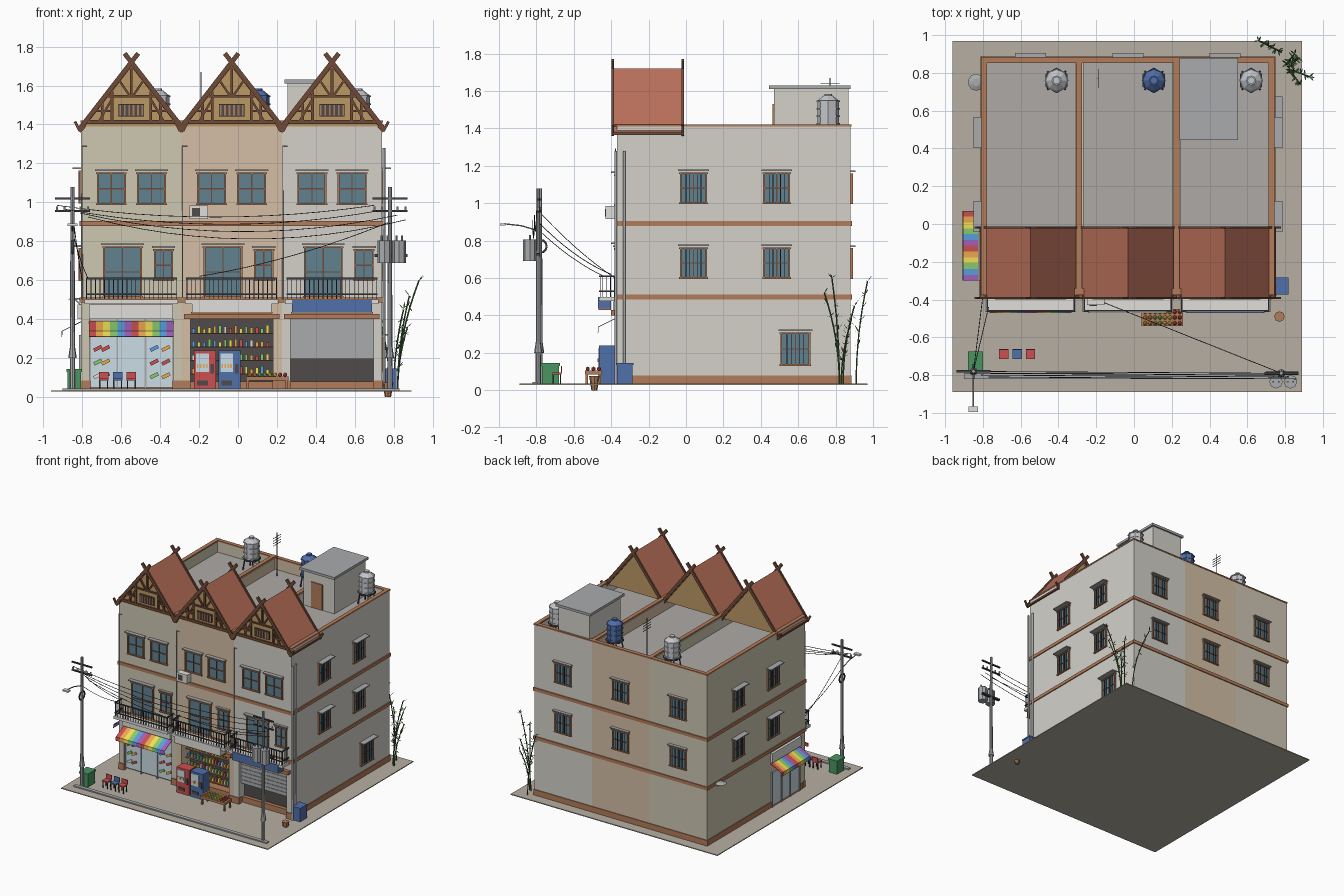
import bpy, bmesh, math, random
from mathutils import Vector, Matrix

if "Cube" in bpy.data.objects:
    bpy.data.objects.remove(bpy.data.objects["Cube"])
random.seed(4)

COL = dict(tan=(.62, .57, .45), orange=(.66, .52, .38), pale=(.66, .64, .59), brown=(.45, .2, .1), wood=(.5, .32, .13),
           timber=(.16, .07, .04), roof=(.48, .16, .1), slab=(.42, .4, .39), ground=(.47, .43, .36), glass=(.12, .22, .28),
           shopglass=(.6, .72, .78), dark=(.08, .07, .07), metal=(.4, .41, .42), iron=(.05, .05, .06), white=(.75, .74, .7),
           blue=(.08, .16, .4), red=(.6, .08, .08), green=(.07, .3, .12), leaf=(.07, .18, .05), tank=(.55, .57, .6),
           yellow=(.9, .75, .1), amber=(.85, .4, .08), purple=(.35, .12, .5), lime=(.25, .6, .15), sky=(.1, .35, .75))
MATS = {}
def mat(c):
    if c not in MATS:
        MATS[c] = bpy.data.materials.new(c)
        MATS[c].diffuse_color = (*COL[c], 1)
    return MATS[c]

def link(name, data, c):
    ob = bpy.data.objects.new(name, data)
    data.materials.append(mat(c))
    bpy.context.collection.objects.link(ob)
    return ob

def mesh(name, c, verts, faces):
    me = bpy.data.meshes.new(name)
    me.from_pydata(verts, [], faces)
    return link(name, me, c)

# Pieces gathered by part name, so that each part becomes one object
parts = {}
def bm_of(name, c):
    return parts.setdefault(name, (c, bmesh.new()))[1]
def box(name, c, x0, x1, y0, y1, z0, z1):
    m = Matrix.Translation(((x0+x1)/2, (y0+y1)/2, (z0+z1)/2)) @ Matrix.Diagonal((abs(x1-x0), abs(y1-y0), abs(z1-z0), 1))
    bmesh.ops.create_cube(bm_of(name, c), size=1, matrix=m)
def bar(name, c, a, b, w, d=None):
    a, b = Vector(a), Vector(b)
    v = b - a
    m = Matrix.Translation((a+b)/2) @ v.to_track_quat('Z', 'Y').to_matrix().to_4x4() @ Matrix.Diagonal((w, d or w, v.length, 1))
    bmesh.ops.create_cube(bm_of(name, c), size=1, matrix=m)
def cyl(name, c, x, y, z0, z1, r0, r1=None, n=8):
    bmesh.ops.create_cone(bm_of(name, c), cap_ends=True, segments=n, radius1=r0, radius2=r0 if r1 is None else r1,
                          depth=z1-z0, matrix=Matrix.Translation((x, y, (z0+z1)/2)))
def ball(name, c, x, y, z, r):
    bmesh.ops.create_icosphere(bm_of(name, c), subdivisions=1, radius=r, matrix=Matrix.Translation((x, y, z)))
def prism(name, c, prof, y0, y1):
    n = len(prof)
    v = [(x, y, z) for y in (y0, y1) for x, z in prof]
    mesh(name, c, v, [list(range(n)), list(range(2*n-1, n-1, -1))] + [[i, i+n, (i+1) % n+n, (i+1) % n] for i in range(n)])
def tubes(name, c, paths, r):
    cu = bpy.data.curves.new(name, 'CURVE')
    cu.dimensions, cu.bevel_depth, cu.bevel_resolution, cu.use_fill_caps = '3D', r, 1, True
    for p in paths:
        s = cu.splines.new('POLY')
        s.points.add(len(p)-1)
        for pt, q in zip(s.points, p):
            pt.co = (*q, 1)
    link(name, cu, c)
def sag(a, b, drop, n=12):
    a, b = Vector(a), Vector(b)
    return [a.lerp(b, i/n) - Vector((0, 0, drop*4*(i/n)*(1-i/n))) for i in range(n+1)]

XL, XR, YF, YB, G = -.805, .74, -.37, .88, .035
C = [-.5475, -.0325, .4825]
W = .2575
WALL = ['tan', 'orange', 'pale']
# Box placed on a facade: u along the wall, d outward
def fbox(name, c, f, u0, u1, d0, d1, z0, z1):
    if f == 'front': box(name, c, u0, u1, YF-d0, YF-d1, z0, z1)
    elif f == 'back': box(name, c, u0, u1, YB+d0, YB+d1, z0, z1)
    elif f == 'left': box(name, c, XL-d0, XL-d1, u0, u1, z0, z1)
    else: box(name, c, XR+d0, XR+d1, u0, u1, z0, z1)
def window(f, u, w, z0, z1, grille=False, hood=.045):
    h, t = w/2, .009
    fbox('window_glass', 'glass', f, u-h, u+h, -.004, .003, z0, z1)
    for a in (-h, h): fbox('window_frames', 'brown', f, u+a-t/2, u+a+t/2, 0, .012, z0, z1)
    for z in (z0, z1): fbox('window_frames', 'brown', f, u-h-t, u+h+t, 0, .014, z-t/2, z+t/2)
    fbox('window_mullions', 'timber', f, u-.003, u+.003, 0, .008, z0, z1)
    fbox('window_mullions', 'timber', f, u-h, u+h, 0, .008, z0+(z1-z0)*.5-.003, z0+(z1-z0)*.5+.003)
    if grille:
        for k in (-.3, -.15, .15, .3): fbox('window_grilles', 'iron', f, u+k*w-.002, u+k*w+.002, .01, .014, z0, z1)
    if hood: fbox('window_hoods', 'metal', f, u-h-.015, u+h+.015, 0, hood, z1+.012, z1+.02)

# Ground and curb
box('ground_slab', 'ground', -.96, .89, -.89, .97, .028, G)
box('curb', 'metal', -.9, .83, -.82, -.79, G, .044)

# Three joined house bodies with recessed shop fronts and parapets
for i, c in enumerate(C):
    a, b, n = c-W, c+W, f'house_{i+1}_walls'
    box(n, WALL[i], a, b, YF, YB, .425, 1.31)
    box(n, WALL[i], a, b, -.25, YB, G, .425)
    for u in (a, b-.045): box(n, WALL[i], u, u+.045, YF, -.25, G, .425)
    for u in (a, b-.022): box(n, WALL[i], u, u+.022, YF, YB, 1.31, 1.41)
    box(n, WALL[i], a, b, YF, YF+.022, 1.31, 1.41)
    box(n, WALL[i], a, b, YB-.022, YB, 1.31, 1.41)
    box('roof_decks', 'slab', a+.02, b-.02, YF+.02, YB-.02, 1.31, 1.322)
    for u in (a, b-.045): box('column_bases', 'brown', u-.002, u+.047, YF-.006, YF+.03, G, .085)
for x in (XL+.012, C[0]+W, C[1]+W, XR-.012):
    box('parapet_caps', 'brown', x-.016, x+.016, YF-.005, YB+.005, 1.41, 1.421)
for y in (YB-.012, YF+.012): box('parapet_caps', 'brown', XL-.004, XR+.004, y-.016, y+.016, 1.41, 1.42)

# Belt bands and plinth
for z in (.487, .88):
    box('belt_bands', 'brown', XL-.008, XR+.008, YF-.008, YB+.008, z-.002, z+.024)
box('plinth', 'brown', XL-.006, XR+.006, -.33, YB+.006, G, .08)

# Windows and doors
for i, c in enumerate(C):
    for s in (-1, 1): window('front', c+s*.103, .14, .99, 1.15, hood=.03)
    window('front', c-.045, .19, .515, .77, hood=.03)
    window('front', c+.165, .09, .6, .755, hood=.02)
    for z in (.6, 1.0): window('back', c, .135, z, z+.155, True, .025)
for f in ('left', 'right'):
    for u in (.04, .485):
        for z in (.6, 1.0): window(f, u, .135, z, z+.16, True)
window('right', .585, .15, .135, .305, True)

# Gable roofs with timber framing and crossed finials
for i, c in enumerate(C):
    prism(f'gable_{i+1}', 'wood', [(c-.25, 1.39), (c+.25, 1.39), (c, 1.70)], -.375, -.035)
    prism(f'gable_roof_{i+1}', 'roof', [(c-.268, 1.375), (c, 1.72), (c+.268, 1.375), (c+.25, 1.375), (c, 1.695), (c-.25, 1.375)], -.39, -.02)
    for y in (-.392, -.018):
        for s in (-1, 1):
            bar('bargeboards', 'timber', (c+s*.265, y, 1.378), (c-s*.035, y, 1.765), .012, .024)
            bar('bargeboards', 'timber', (c+s*.24, y, 1.395), (c+s*.268, y, 1.365), .012, .02)
            bar('bargeboards', 'timber', (c+s*.265, y, 1.367), (c+s*.29, y, 1.415), .012, .014)
    def T(x0, z0, x1, z1, w=.011): bar('gable_timbers', 'timber', (c+x0, -.38, z0), (c+x1, -.38, z1), .014, w)
    T(-.24, 1.412, .24, 1.412, .02); T(-.12, 1.545, .12, 1.545); T(0, 1.545, 0, 1.7)
    for s in (-1, 1):
        T(s*.1, 1.41, s*.1, 1.57); T(s*.1, 1.47, s*.18, 1.47); T(s*.17, 1.41, s*.1, 1.53)
        T(s*.01, 1.55, s*.065, 1.63); T(s*.15, 1.41, s*.15, 1.51)
        box('eave_beams', 'timber', c+s*.262-.008, c+s*.262+.008, -.39, -.02, 1.365, 1.38)
    box('gable_vents', 'dark', c-.065, c+.065, -.386, -.374, 1.44, 1.505)
    for k in range(6): box('vent_slats', 'brown', c-.062+k*.023, c-.053+k*.023, -.39, -.38, 1.445, 1.5)

# Balconies
for c in C:
    a, b, d = c-.23, c+.23, .095
    fbox('balcony_slabs', 'white', 'front', a-.01, b+.01, 0, d, .478, .5)
    for z in (.525, .605):
        fbox('balcony_rails', 'iron', 'front', a, b, d-.01, d-.003, z, z+.008)
        for u in (a, b): fbox('balcony_rails', 'iron', 'front', u-.004, u+.004, 0, d, z, z+.008)
    for k in range(21):
        u = a+k*.023
        fbox('balcony_rails', 'iron', 'front', u-.0018, u+.0018, d-.008, d-.004, .5, .61)
    for k in range(4):
        for u in (a, b): fbox('balcony_rails', 'iron', 'front', u-.002, u+.002, .01+k*.022, .014+k*.022, .5, .61)

# Shop fronts, signs and roller shutter
box('shop_window', 'shopglass', -.76, -.335, -.352, -.345, .05, .4)
for u in (-.76, -.62, -.475, -.335): box('shop_window_frames', 'metal', u-.004, u+.004, -.358, -.342, G, .4)
fbox('side_shop_window', 'shopglass', 'left', -.29, .06, 0, .006, .05, .31)
for u in (-.29, -.17, -.06, .06): fbox('shop_window_frames', 'metal', 'left', u-.004, u+.004, 0, .012, G, .32)
box('shop_2_interior', 'dark', -.245, .18, -.262, -.248, G, .425)
for z in (.12, .19, .26, .33): box('shop_2_shelves', 'brown', -.245, .18, -.32, -.26, z-.005, z)
box('shop_3_interior', 'dark', .27, .695, -.3, -.25, G, .425)
for k in range(14): box('roller_shutter', 'metal', .27, .695, -.345-.004*(k % 2), -.335, .195+k*.0155, .2105+k*.0155)
for c in C[1:]: fbox('shop_lintels', 'brown', 'front', c-.245, c+.245, 0, .03, .4, .428)
for f, u0, u1 in (('front', -.765, -.335), ('left', -.3, .07)): fbox('shop_1_signs', 'white', f, u0, u1, 0, .02, .4, .475)
for c, n, k in ((C[1], 'shop_2_sign', 'white'), (C[2], 'shop_3_sign', 'blue')):
    fbox(n, k, 'front', c-.205, c+.205, .03, .1, .436, .498)
    fbox('sign_trims', 'brown', 'front', c-.21, c+.21, .03, .098, .43, .437)

# Striped awnings on the front and left wall
RAIN = ['red', 'amber', 'yellow', 'lime', 'sky', 'purple']
for f, u0, u1 in (('front', -.765, -.33), ('left', .07, -.3)):
    for k in range(12):
        us = [u0+(u1-u0)*(k+j)/12 for j in (0, 1)]
        pr = [(0, .39), (.1, .34), (.102, .31)]
        v = [(u, YF-d, z) if f == 'front' else (XL-d, u, z) for u in us for d, z in pr]
        ob = mesh(f'awning_stripe_{f}_{k+1}', RAIN[k % 6], v, [(0, 1, 4, 3), (1, 2, 5, 4)])
        ob.modifiers.new('thick', 'SOLIDIFY').thickness = .004

# Goods on display
PAL = ['red', 'amber', 'yellow', 'lime', 'white', 'sky']
for z in (.12, .19, .26, .33):
    for k in range(15):
        p = random.choice(PAL)
        box('goods_'+p, p, -.235+k*.027, -.22+k*.027, -.31, -.29, z, z+random.uniform(.02, .04))
for z in (.1, .17, .24):
    for u in (-.72, -.68, -.43, -.37):
        p = random.choice(PAL)
        bar('goods_'+p, p, (u-.02, -.357, z), (u+.02, -.357, z+.02), .008, .018)

# Vending machines
for x, p in ((-.225, 'red'), (-.1, 'blue')):
    n = p+'_vending_machine'
    box(n, p, x, x+.113, -.465, -.38, G, .24)
    box('vending_panels', 'shopglass', x+.01, x+.075, -.469, -.46, .13, .225)
    box('vending_slots', 'dark', x+.015, x+.07, -.469, -.46, .06, .085)
    box('vending_slots', 'white', x+.085, x+.103, -.469, -.46, .12, .17)
    for k in range(4): box('vending_cans', 'amber', x+.015+k*.015, x+.023+k*.015, -.472, -.465, .15, .17)

# Fruit stand
box('fruit_stand', 'brown', .04, .26, -.54, -.45, .085, .105)
for x in (.05, .25):
    for y in (-.53, -.46): box('fruit_stand', 'brown', x-.006, x+.006, y-.006, y+.006, G, .09)
for k in range(24):
    p = ['amber', 'lime', 'yellow', 'red'][k//2 % 4]
    ball('fruit_'+p, p, .06+(k % 8)*.026, -.525+(k//8)*.03, .115, .012)

# Stools
for x, p in ((-.69, 'red'), (-.618, 'blue'), (-.548, 'red')):
    box(p+'_stools', p, x-.025, x+.025, -.715, -.665, .085, .095)
    box(p+'_stools', p, x-.025, x+.025, -.668, -.662, .095, .13)
    for sx in (-.02, .02):
        for sy in (-.71, -.67): box('stool_legs', 'iron', x+sx-.003, x+sx+.003, sy-.003, sy+.003, G, .085)

# Bins and plant pot
box('green_bin', 'green', -.875, -.805, -.77, -.68, G, .13)
box('green_bin', 'green', -.88, -.8, -.775, -.675, .13, .145)
box('blue_bin', 'blue', .748, .815, -.37, -.285, G, .135)
box('blue_bin', 'blue', .745, .818, -.373, -.282, .135, .147)
cyl('pot', 'brown', .77, -.49, 0, .075, .016, .028)

# Rooftop stair house, tanks and aerial
box('stair_house', 'pale', .255, .535, .47, .868, 1.32, 1.61)
box('stair_house_roof', 'metal', .24, .55, .445, .88, 1.61, 1.63)
box('stair_house_door', 'brown', .33, .43, .462, .472, 1.325, 1.53)
for i, x in enumerate((-.41, .105, .62)):
    n, p = f'water_tank_{i+1}', ('blue' if i == 1 else 'tank')
    cyl(n, p, x, .76, 1.42, 1.545, .058)
    for z in (1.42, 1.46, 1.5, 1.54): cyl(n, p, x, .76, z, z+.008, .063)
    cyl(n, p, x, .76, 1.548, 1.575, .058, .025)
    cyl(n, p, x, .76, 1.575, 1.585, .02)
    cyl('tank_stands', 'iron', x, .76, 1.405, 1.42, .068, n=6)
    for k in range(4):
        t = k*math.pi/2+.785
        bar('tank_stands', 'iron', (x+.065*math.cos(t), .76+.065*math.sin(t), 1.32), (x+.05*math.cos(t), .76+.05*math.sin(t), 1.41), .009)
bar('aerial', 'iron', (-.19, .77, 1.32), (-.19, .77, 1.67), .005)
for k in range(4): bar('aerial', 'iron', (-.19, .72, 1.58+k*.02), (-.19, .82, 1.58+k*.02), .003)

# Wall units and drain pipes
fbox('air_conditioner', 'white', 'front', -.25, -.155, .01, .06, .915, .985)
fbox('air_conditioner_fan', 'dark', 'front', -.235, -.195, .06, .063, .93, .97)
cyl('wall_dish', 'metal', -.835, .75, .5, .51, .045, .02, 10)
bar('wall_dish', 'metal', (XL, .75, .47), (-.835, .75, .5), .008)
tubes('drain_pipes', 'metal', [[(.75, -.375, G), (.75, -.375, 1.28)], [(.75, -.33, G), (.75, -.33, 1.28)]], .008)
tubes('thin_pipes', 'metal', [[(c-W+.005, -.378, .5), (c-W+.005, -.378, 1.29), (c-W+.03, -.378, 1.29)] for c in C], .003)

# Utility poles, transformers, street lamp and wires
for n, x, y in (('left_pole', -.85, -.78), ('right_pole', .78, -.79)):
    cyl(n, 'metal', x, y, G, 1.08, .014, .01)
    cyl(n, 'metal', x, y, .2, .28, .022, .01)
    for z in (.955, 1.02): box('crossarms', 'iron', x-.09, x+.09, y-.006, y+.006, z-.005, z+.005)
    for k in (-.08, -.04, .04, .08): cyl('insulators', 'white', x+k, y, .96, .98, .006, n=6)
for x in (.752, .828):
    cyl('transformers', 'metal', x, -.835, .69, .805, .036)
    for k in (-.015, .015): cyl('transformers', 'metal', x+k, -.835, .805, .83, .005)
box('transformer_bracket', 'iron', .7, .87, -.8, -.78, .72, .735)
ring = [(-.85, -.78+.035*math.cos(t*.5236), .77+.035*math.sin(t*.5236)) for t in range(13)]
tubes('cable_coil', 'iron', [ring], .006)
tubes('lamp_arm', 'metal', [[(-.85, -.78, .85), (-.85, -.88, .88), (-.85, -.97, .89)]], .004)
box('lamp_head', 'white', -.875, -.825, -.995, -.965, .88, .892)
wires = [sag((-.85+k, -.78-.01*j, .985-.02*j), (.78+k, -.79-.01*j, .985-.025*j), .06+.015*j) for j, k in enumerate((-.08, -.04, .04, .08))]
wires += [sag((-.85, -.78, .85), (-.77, -.44, .61), .02), sag((.78, -.79, .9), (-.2, -.4, .62), .03), sag((-.85, -.78, .95), (-.8, -.38, .6), .02)]
tubes('wires', 'iron', wires, .002)

# Bamboo-like plants at the back right corner
stems, lv, lf = [], [], []
for bx, by, tx, ty, h in ((.82, .82, .93, .78, .6), (.82, .82, .88, .74, .52), (.8, .84, .85, .9, .45), (.78, .91, .66, .97, .58), (.82, .83, .87, .88, .36)):
    p = [Vector((bx+(tx-bx)*t*t, by+(ty-by)*t*t, G+(h-G)*t)) for t in [k/8 for k in range(9)]]
    stems.append(p)
    for q in p[3:]:
        for k in range(3):
            a = random.uniform(0, 6.28)
            d = Vector((math.cos(a)*.6, math.sin(a)*.6, random.uniform(-.4, .9)))*.05
            e = q+d
            e.y = min(e.y, .995)
            s = Vector((-d.y, d.x, 0))*.16
            m = len(lv)
            lv += [q, q.lerp(e, .45)+s, e, q.lerp(e, .45)-s]
            lf.append((m, m+1, m+2, m+3))
tubes('plant_stems', 'leaf', stems, .004)
mesh('plant_leaves', 'leaf', lv, lf)

# Turn gathered pieces into objects
for name, (c, bm) in parts.items():
    me = bpy.data.meshes.new(name)
    bm.to_mesh(me)
    bm.free()
    link(name, me, c)

for m in bpy.data.materials:
    if m.users and not m.is_grease_pencil:
        m.use_nodes = True
        m.node_tree.nodes["Principled BSDF"].inputs["Base Color"].default_value = m.diffuse_color
